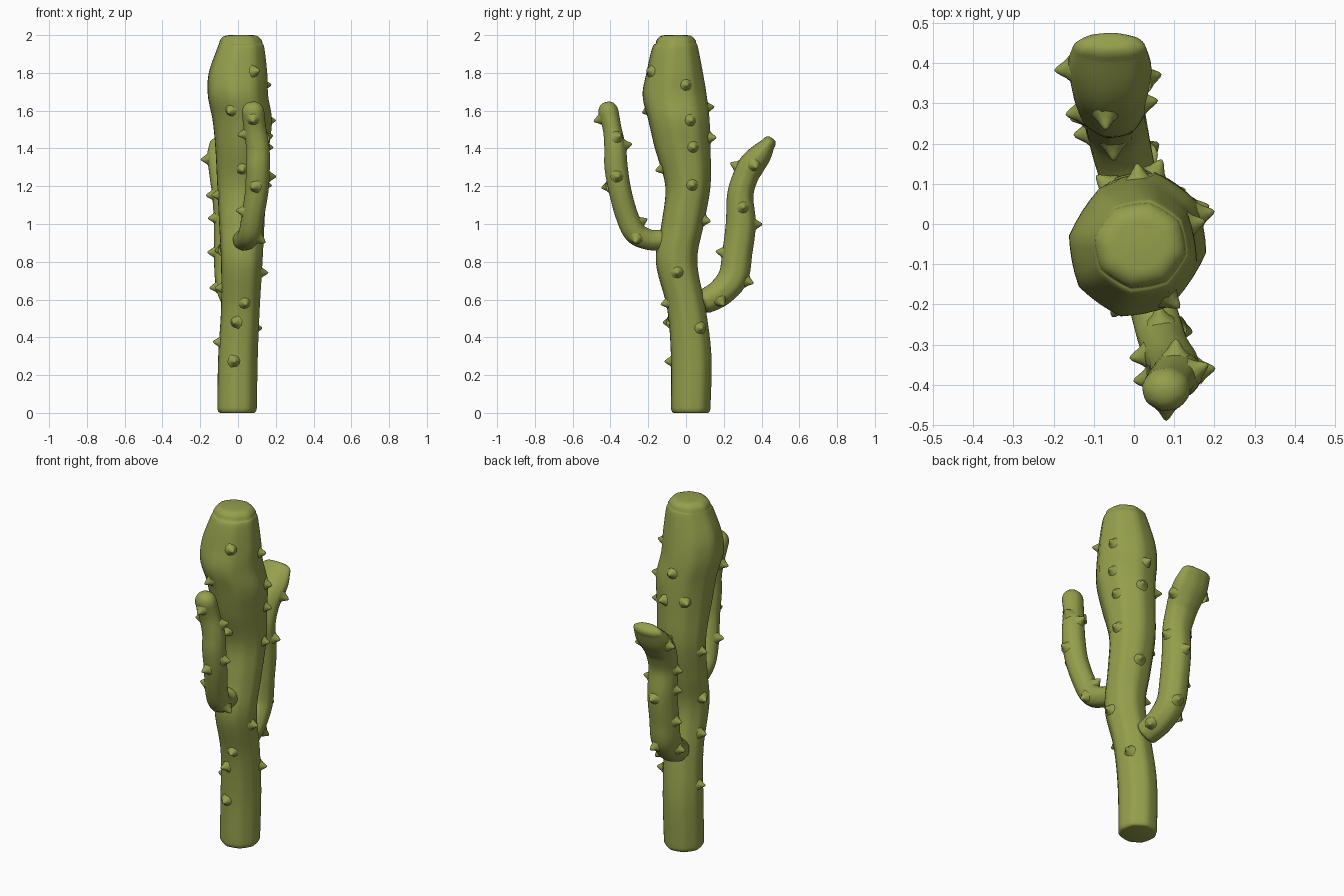
import bpy, bmesh, math
from mathutils import Vector
from mathutils.bvhtree import BVHTree

green = bpy.data.materials.new("cactus green")
green.diffuse_color = (0.30, 0.345, 0.072, 1)
SEG, STEPS = 32, 6


def finish(bm, name):
    bmesh.ops.recalc_face_normals(bm, faces=bm.faces)
    mesh = bpy.data.meshes.new(name)
    bm.to_mesh(mesh)
    for p in mesh.polygons:
        p.use_smooth = True
    mesh.materials.append(green)
    bpy.context.collection.objects.link(bpy.data.objects.new(name, mesh))
    tree = BVHTree.FromBMesh(bm)
    bm.free()
    return tree


def spline(keys):
    # Catmull-Rom through (x, y, z, rx, ry) keys
    out = []
    for i in range(len(keys) - 1):
        a, b = keys[max(i - 1, 0)], keys[i]
        c, d = keys[i + 1], keys[min(i + 2, len(keys) - 1)]
        for s in range(STEPS):
            t = s / STEPS
            out.append([0.5 * (2 * q + (r - p) * t + (2 * p - 5 * q + 4 * r - w) * t * t
                               + (3 * q - p - 3 * r + w) * t ** 3)
                        for p, q, r, w in zip(a, b, c, d)])
    return out + [list(keys[-1])]


def stem(name, keys, start, end, upright=False, facet=0.6):
    """Soft eight-sided tube; start/end = (cap height, flat fraction)."""
    pts = spline(keys)
    rings = []
    for i, p in enumerate(pts):
        t = Vector(pts[min(i + 1, len(pts) - 1)][:3]) - Vector(pts[max(i - 1, 0)][:3])
        t = Vector((0, 0, 1)) if upright else t.normalized()
        u = Vector((1, 0, 0))
        u = (u - t * u.dot(t)).normalized()
        rings.append((Vector(p[:3]), u, t.cross(u), t, p[3], p[4]))

    def cap(ring, h, flat, sign):
        c, u, v, t, rx, ry = ring
        res = []
        for k in range(1, 6):
            a = k / 5 * math.pi / 2
            s = 1 - (1 - flat) * (1 - math.cos(a))
            res.append((c + t * sign * h * math.sin(a), u, v, t, rx * s, ry * s))
        return res

    rings = cap(rings[0], *start, -1)[::-1] + rings + cap(rings[-1], *end, 1)
    bm = bmesh.new()
    loops = []
    for c, u, v, t, rx, ry in rings:
        loop = []
        for k in range(SEG):
            a = 2 * math.pi * k / SEG
            w = (a + 0.2) % (math.pi / 4) - math.pi / 8
            f = 1 - facet + facet * math.cos(math.pi / 8) / math.cos(w) * 1.03
            loop.append(bm.verts.new(c + u * rx * f * math.cos(a) + v * ry * f * math.sin(a)))
        loops.append(loop)
    for a, b in zip(loops, loops[1:]):
        for k in range(SEG):
            n = (k + 1) % SEG
            bm.faces.new((a[k], a[n], b[n], b[k]))
    for loop, ring in ((loops[0], rings[0]), (loops[-1], rings[-1])):
        mid = bm.verts.new(ring[0])
        for k in range(SEG):
            bm.faces.new((loop[k], loop[(k + 1) % SEG], mid))
    return finish(bm, name)


def spines(name, tree, targets):
    # small flared thorns seated on the nearest surface point
    bm = bmesh.new()
    for target in targets:
        loc, nor, _, _ = tree.find_nearest(Vector(target))
        u = nor.orthogonal().normalized()
        v = nor.cross(u)
        prev = None
        for r, h in ((0.036, -0.006), (0.022, 0.008), (0.013, 0.022), (0.007, 0.031)):
            loop = [bm.verts.new(loc + nor * h + (u * math.cos(k * math.pi / 5)
                    + v * math.sin(k * math.pi / 5)) * r) for k in range(10)]
            if prev:
                for k in range(10):
                    n = (k + 1) % 10
                    bm.faces.new((prev[k], prev[n], loop[n], loop[k]))
            prev = loop
        tip = bm.verts.new(loc + nor * 0.036)
        for k in range(10):
            bm.faces.new((prev[k], prev[(k + 1) % 10], tip))
    finish(bm, name)


# Trunk: z, x min, x max, y min, y max
profile = [
    (0.03, -0.11, 0.10, -0.08, 0.13), (0.30, -0.105, 0.105, -0.08, 0.135),
    (0.55, -0.09, 0.115, -0.10, 0.105), (0.80, -0.09, 0.13, -0.16, 0.06),
    (1.00, -0.10, 0.14, -0.13, 0.095), (1.20, -0.11, 0.15, -0.11, 0.13),
    (1.40, -0.12, 0.165, -0.165, 0.13), (1.55, -0.135, 0.18, -0.20, 0.125),
    (1.68, -0.16, 0.16, -0.23, 0.11), (1.80, -0.155, 0.155, -0.21, 0.09),
    (1.93, -0.11, 0.14, -0.18, 0.065), (1.955, -0.10, 0.13, -0.16, 0.055)]
trunk = stem("trunk", [((a + b) / 2, (c + d) / 2, z, (b - a) / 2, (d - c) / 2)
                       for z, a, b, c, d in profile], (0.03, 0.85), (0.045, 0.55), True)

# Front arm (thin) and back arm (wide, slanted tip)
front_arm = stem("front_arm", [
    (0.03, -0.14, 0.915, 0.058, 0.055), (0.045, -0.20, 0.918, 0.058, 0.055),
    (0.065, -0.27, 0.955, 0.06, 0.06), (0.08, -0.315, 1.05, 0.06, 0.06),
    (0.10, -0.35, 1.18, 0.062, 0.06), (0.105, -0.37, 1.30, 0.064, 0.062),
    (0.105, -0.375, 1.40, 0.062, 0.058), (0.09, -0.39, 1.50, 0.06, 0.05),
    (0.08, -0.41, 1.59, 0.06, 0.054)], (0.02, 0.6), (0.057, 0.15), facet=0.3)
back_arm = stem("back_arm", [
    (-0.01, 0.10, 0.59, 0.07, 0.066), (-0.03, 0.18, 0.635, 0.075, 0.073),
    (-0.045, 0.25, 0.72, 0.078, 0.08), (-0.05, 0.272, 0.85, 0.078, 0.08),
    (-0.05, 0.29, 1.00, 0.078, 0.08), (-0.055, 0.287, 1.15, 0.082, 0.07),
    (-0.06, 0.315, 1.25, 0.09, 0.068), (-0.06, 0.347, 1.31, 0.098, 0.07),
    (-0.06, 0.395, 1.37, 0.104, 0.06), (-0.06, 0.436, 1.425, 0.092, 0.038)],
    (0.02, 0.6), (0.035, 0.35), facet=0.4)

spines("trunk_spines", trunk, [
    (-0.09, -0.3, 1.56), (0.12, -0.25, 1.82), (0.06, -0.2, 0.56), (-0.05, -0.2, 0.47),
    (-0.01, -0.2, 0.27), (0.2, -0.04, 0.74), (-0.2, 0, 0.38), (-0.2, -0.02, 0.66),
    (0.03, -0.2, 1.27), (0.25, 0.05, 1.55), (0.25, 0.03, 1.74), (0.25, 0.06, 1.40),
    (0.25, 0.05, 1.20), (0.2, 0.12, 0.45), (-0.01, 0.25, 1.63), (0.06, 0.25, 1.46),
    (-0.13, 0.15, 1.46), (-0.2, 0.0, 1.15), (-0.2, 0.03, 0.85), (0.05, 0.2, 1.0)])
spines("front_arm_spines", front_arm, [
    (0.15, -0.27, 0.90), (0.22, -0.36, 1.25), (0.0, -0.39, 1.47), (0.07, -0.5, 1.18),
    (0.10, -0.25, 1.43), (0.08, -0.5, 1.54), (0.19, -0.35, 1.47), (0.06, -0.2, 1.03),
    (0.01, -0.33, 1.07)])
spines("back_arm_spines", back_arm, [
    (-0.22, 0.38, 1.34), (-0.18, 0.27, 1.15), (-0.16, 0.26, 1.03), (-0.16, 0.27, 0.85),
    (-0.16, 0.22, 0.66), (-0.07, 0.22, 1.33), (0.1, 0.38, 1.29), (0.1, 0.32, 1.09),
    (-0.05, 0.12, 0.86), (-0.03, 0.4, 0.67), (0.06, 0.2, 0.57), (-0.05, 0.45, 1.0)])
